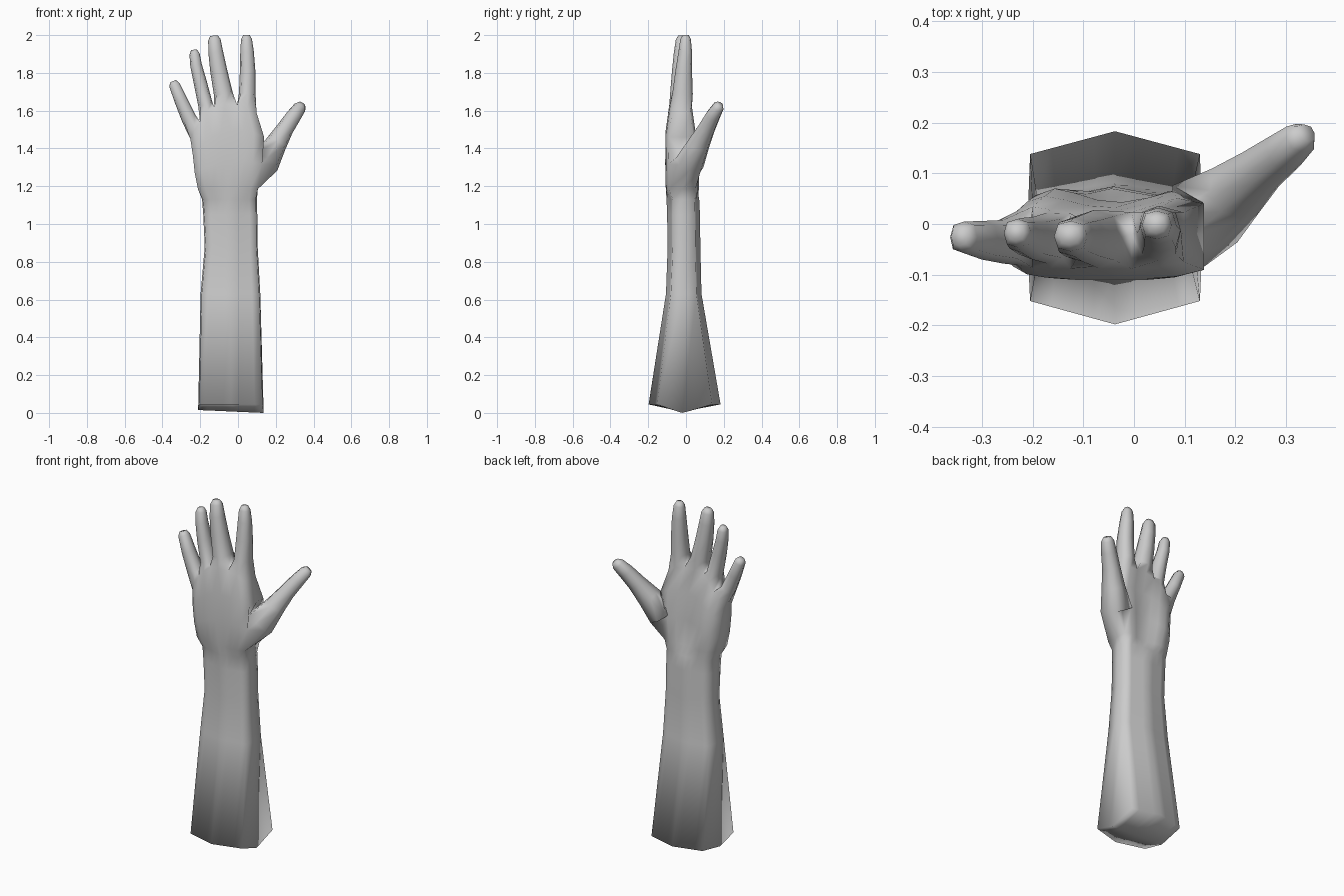
import bpy, bmesh
from mathutils import Vector

if "Cube" in bpy.data.objects:
    bpy.data.objects.remove(bpy.data.objects["Cube"])

bm = bmesh.new()
N = 9            # columns across the arm, two per finger plus one
MID = -0.02      # depth of the side seam


def lerp(a, b, t):
    return a + (b - a) * t


def make_ring(cols, front, back, side_z=None, side_out=0.0):
    """cols: (x, z) per column; front/back: y per column. Returns a loop of 20 verts."""
    f = [bm.verts.new((x, y, z)) for (x, z), y in zip(cols, front)]
    b = [bm.verts.new((x, y, z)) for (x, z), y in zip(cols, back)]
    (xl, zl), (xr, zr) = cols[0], cols[-1]
    zs = side_z or (zl, zr)
    right = bm.verts.new((xr + side_out, MID, zs[1]))
    left = bm.verts.new((xl - side_out, MID, zs[0]))
    return f + [right] + b[::-1] + [left]


def bridge(a, b, skip=()):
    n = len(a)
    for i in range(n):
        if i not in skip:
            j = (i + 1) % n
            bm.faces.new((a[i], a[j], b[j], b[i]))


def digit(loop, path, u_hint, v_hint):
    """Grow a rounded digit from an 8-vert loop; path rows: x, y, z, half width u, half width v."""
    shape = [(-.77, .77), (0, 1), (.77, .77), (1, 0), (.77, -.77), (0, -1), (-.77, -.77), (-1, 0)]
    pts = [Vector(p[:3]) for p in path]
    end = (pts[-1] - pts[-2]).normalized()
    rows = [(c, p[3], p[4]) for c, p in zip(pts, path)]
    rows.append((pts[-1] + end * 0.022, path[-1][3] * .6, path[-1][4] * .6))   # rounded tip
    for i, (c, ru, rv) in enumerate(rows):
        d = (rows[min(i + 1, len(rows) - 1)][0] - rows[max(i - 1, 0)][0]).normalized()
        v = Vector(v_hint)
        v = (v - d * v.dot(d)).normalized()
        u = Vector(u_hint)
        u = (u - d * u.dot(d) - v * u.dot(v)).normalized()
        new = [bm.verts.new(c + u * (a * ru) + v * (b * rv)) for a, b in shape]
        bridge(loop, new)
        loop = new
    bm.faces.new(loop)


# Forearm: six-sided sections, rows are z, left, right, front corner, front mid, back corner, back mid
forearm = [
    (0.045, -.205, .130, -.152, -.198, .138, .183),
    (0.63, -.192, .112, -.080, -.106, .055, .082),
    (0.88, -.170, .098, -.070, -.097, .050, .076),
    (1.05, -.178, .096, -.070, -.100, .048, .074),
    (1.13, -.184, .094, -.070, -.103, .046, .070),
]
rings = []
for k, (z, xl, xr, fc, fm, bc, bk) in enumerate(forearm):
    ts = [i / (N - 1) for i in range(N)]
    peak = [1 - abs(2 * t - 1) for t in ts]
    rings.append(make_ring([(lerp(xl, xr, t), z) for t in ts],
                           [lerp(fc, fm, p) for p in peak], [lerp(bc, bk, p) for p in peak],
                           (0.015, 0.0) if k == 0 else None, 0.006))

# Ridged underside of the forearm
base = rings[0]
ridge = [base[19]]
for i in range(1, N - 1):
    ridge.append(bm.verts.new((base[i].co.x, MID, lerp(.015, 0, i / (N - 1)))))
ridge.append(base[9])
for i in range(N - 1):
    bm.faces.new((base[i], ridge[i], ridge[i + 1], base[i + 1]))
    bm.faces.new((base[18 - i], base[17 - i], ridge[i + 1], ridge[i]))

# Palm: columns run from the wrist up to the knuckle line
knuckles = [(-.252, 1.45), (-.23, 1.50), (-.20, 1.54), (-.165, 1.59), (-.125, 1.62),
            (-.07, 1.635), (-.005, 1.63), (.05, 1.62), (.098, 1.59)]
front_w = [.72, .9, .97, 1, 1, 1, 1, .95, .8]
back_w = [.5, .85, 1, .9, .75, .7, .8, .95, .8]
# rows: fraction of the way up, front depth, back depth, left bulge, right bulge
palm = [(.0, -.107, .068, .0, .0), (.33, -.110, .070, .004, .025),
        (.68, -.108, .055, .0, .038), (1.0, -.088, .034, .0, .0)]
for t, yf, yb, gl, gr in palm:
    cols = []
    for i, (kx, kz) in enumerate(knuckles):
        s = i / (N - 1)
        x = lerp(lerp(-.212, .105, s), kx, t) - gl * (1 - s) + gr * s * s
        cols.append((x, lerp(1.185, kz, t)))
    rings.append(make_ring(cols, [lerp(MID, yf, w) for w in front_w],
                           [lerp(MID, yb, w) for w in back_w]))

# Skin between sections, leaving a side opening for the thumb
lo = len(forearm)
for i in range(len(rings) - 1):
    bridge(rings[i], rings[i + 1], (8, 9) if i in (lo, lo + 1) else ())

# Thumb
a, m, b = rings[lo], rings[lo + 1], rings[lo + 2]
digit([a[8], a[9], a[10], m[10], b[10], b[9], b[8], m[8]],
      [(.140, .020, 1.325, .078, .080), (.200, .066, 1.422, .060, .058),
       (.250, .108, 1.505, .046, .045), (.295, .142, 1.572, .039, .040),
       (.328, .170, 1.618, .031, .034)],
      (0, 1, 0), (.85, 0, -.5))

# Fingers share web verts between neighbours
top = rings[-1]
webs = [top[19]]
for c in (2, 4, 6):
    x, z = knuckles[c]
    webs.append(bm.verts.new((x, MID, z - .012)))
webs.append(top[9])
fingers = [
    [(-.258, -.035, 1.555, .040, .043), (-.300, -.032, 1.65, .035, .038), (-.336, -.026, 1.735, .029, .031)],
    [(-.172, -.028, 1.63, .039, .050), (-.200, -.028, 1.75, .035, .042), (-.222, -.022, 1.84, .031, .034),
     (-.230, -.018, 1.90, .027, .028)],
    [(-.078, -.028, 1.69, .050, .056), (-.102, -.028, 1.81, .045, .046), (-.118, -.026, 1.91, .039, .038),
     (-.125, -.024, 1.975, .033, .030)],
    [(.049, -.018, 1.69, .044, .054), (.051, -.012, 1.81, .041, .044), (.048, -.004, 1.91, .036, .036),
     (.045, -.002, 1.978, .029, .028)],
]
for i, path in enumerate(fingers):
    c = 2 * i
    loop = [top[c], top[c + 1], top[c + 2], webs[i + 1],
            top[16 - c], top[17 - c], top[18 - c], webs[i]]
    digit(loop, path, (1, 0, 0), (0, -1, 0))

# Finish as one smooth skin
bmesh.ops.recalc_face_normals(bm, faces=bm.faces)
for f in bm.faces:
    f.smooth = True
mesh = bpy.data.meshes.new("forearm_and_hand")
bm.to_mesh(mesh)
bm.free()
arm = bpy.data.objects.new("forearm_and_hand", mesh)
bpy.context.collection.objects.link(arm)
grey = bpy.data.materials.new("plain grey")
grey.diffuse_color = (0.6, 0.6, 0.6, 1)
grey.use_nodes = True
grey.node_tree.nodes["Principled BSDF"].inputs["Base Color"].default_value = grey.diffuse_color
mesh.materials.append(grey)
